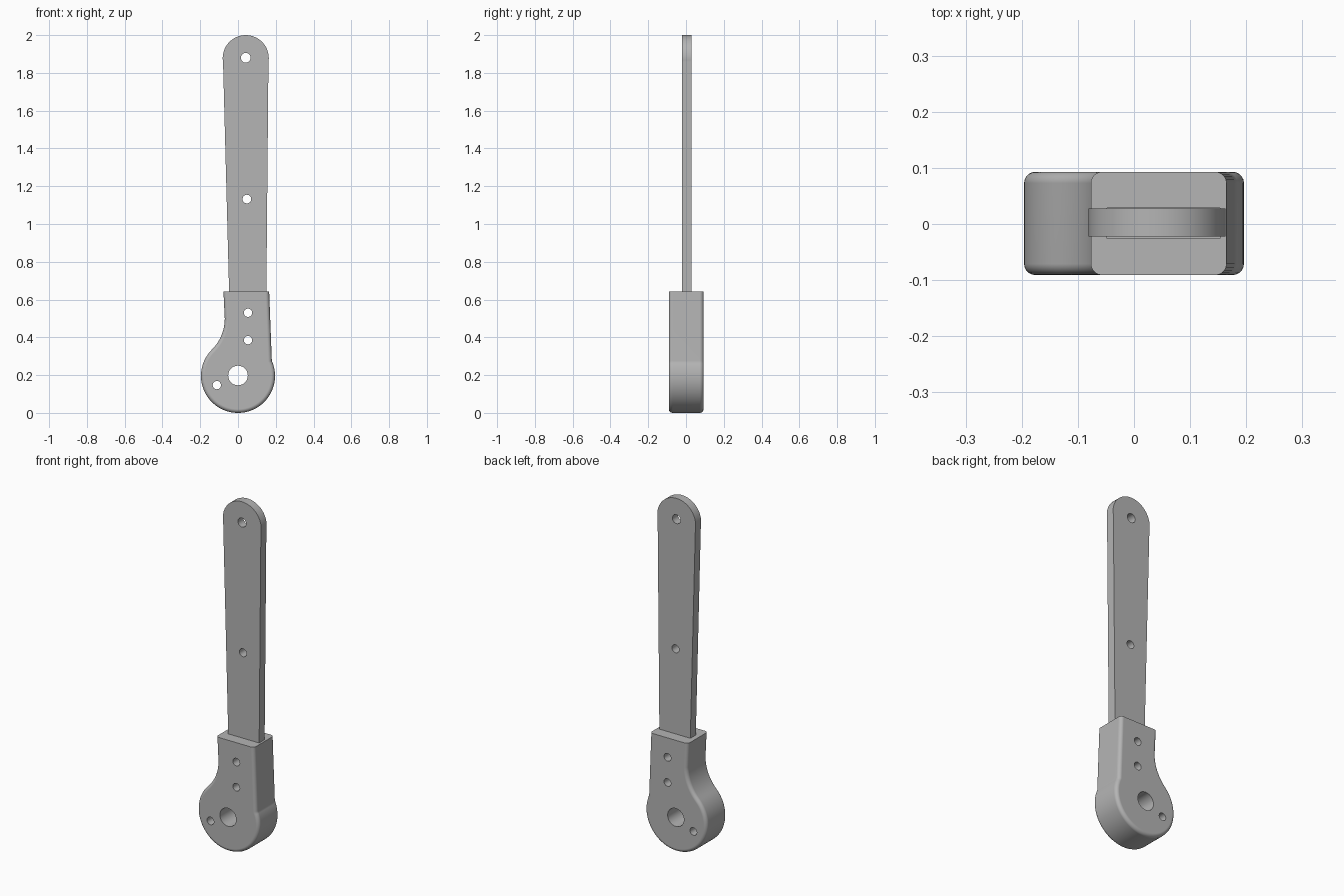
import bpy, bmesh
from math import sin, cos, radians

cube = bpy.data.objects.get("Cube")
if cube:
    bpy.data.objects.remove(cube, do_unlink=True)

grey = bpy.data.materials.new("plain grey")
grey.use_nodes = True
colour = (0.46, 0.46, 0.46, 1)
grey.diffuse_color = colour
grey.node_tree.nodes["Principled BSDF"].inputs["Base Color"].default_value = colour


def arc(cx, cz, r, start, end, steps):
    angles = [radians(start + (end - start) * i / steps) for i in range(steps + 1)]
    return [(cx + r * cos(a), cz + r * sin(a)) for a in angles]


def plate(name, outline, y0, y1, round_below=None, radius=0.02):
    """Extrude an x-z outline along y, optionally rounding its rims below a height."""
    bm = bmesh.new()
    face = bm.faces.new([bm.verts.new((x, y0, z)) for x, z in outline])
    out = bmesh.ops.extrude_face_region(bm, geom=[face])
    moved = [v for v in out["geom"] if isinstance(v, bmesh.types.BMVert)]
    bmesh.ops.translate(bm, verts=moved, vec=(0, y1 - y0, 0))
    bmesh.ops.recalc_face_normals(bm, faces=bm.faces)
    if round_below:
        rims = [e for e in bm.edges
                if abs(e.verts[0].co.y - e.verts[1].co.y) < 1e-5
                and min(v.co.z for v in e.verts) < round_below]
        bmesh.ops.bevel(bm, geom=rims, offset=radius, segments=5, profile=0.5,
                        affect='EDGES', clamp_overlap=False)
    mesh = bpy.data.meshes.new(name)
    bm.to_mesh(mesh)
    bm.free()
    obj = bpy.data.objects.new(name, mesh)
    bpy.context.collection.objects.link(obj)
    mesh.materials.append(grey)
    return obj


def cut(obj, cutters):
    """Subtract the cutters, then smooth the round surfaces."""
    bpy.ops.object.select_all(action='DESELECT')
    bpy.context.view_layer.objects.active = obj
    obj.select_set(True)
    for cutter in cutters:
        mod = obj.modifiers.new("cut", 'BOOLEAN')
        mod.operation, mod.solver, mod.object = 'DIFFERENCE', 'EXACT', cutter
        bpy.ops.object.modifier_apply(modifier=mod.name)
    bpy.ops.object.shade_smooth_by_angle(angle=radians(30))
    normals = obj.modifiers.new("flat sides", 'WEIGHTED_NORMAL')
    normals.keep_sharp = True


# Housing: round hub flowing into a squared socket
TOP = 0.642
outline = [(-0.077, TOP)]
outline += arc(-0.30, 0.499, 0.23, 0, -43, 12)
outline += arc(0, 0.196, 0.196, 136, 384, 64)
outline += [(0.165, TOP)]
housing = plate("housing", outline, -0.091, 0.093, round_below=TOP - 0.01)

# Blade: tapered strip with a rounded tip, seated in the socket
tip = arc(0.041, 1.878, 0.122, -10, 190, 40)
blade = plate("blade", [(-0.038, 0.3), (0.147, 0.3)] + tip, -0.022, 0.028)

# Socket slot and through holes (x, z, radius)
slot = plate("slot_cutter", [(-0.048, 0.295), (0.153, 0.295), (0.153, 0.7), (-0.048, 0.7)],
             -0.026, 0.0285)
holes = [(0.041, 1.88, 0.026), (0.047, 1.132, 0.023), (0.053, 0.53, 0.022),
         (0.053, 0.385, 0.022), (0, 0.198, 0.052), (-0.112, 0.147, 0.022)]
drills = [plate("hole_cutter", arc(x, z, r, 0, 348.75, 31), -0.2, 0.2) for x, z, r in holes]

cut(housing, [slot] + drills[2:])
cut(blade, drills[:4])
for cutter in [slot] + drills:
    bpy.data.objects.remove(cutter, do_unlink=True)
